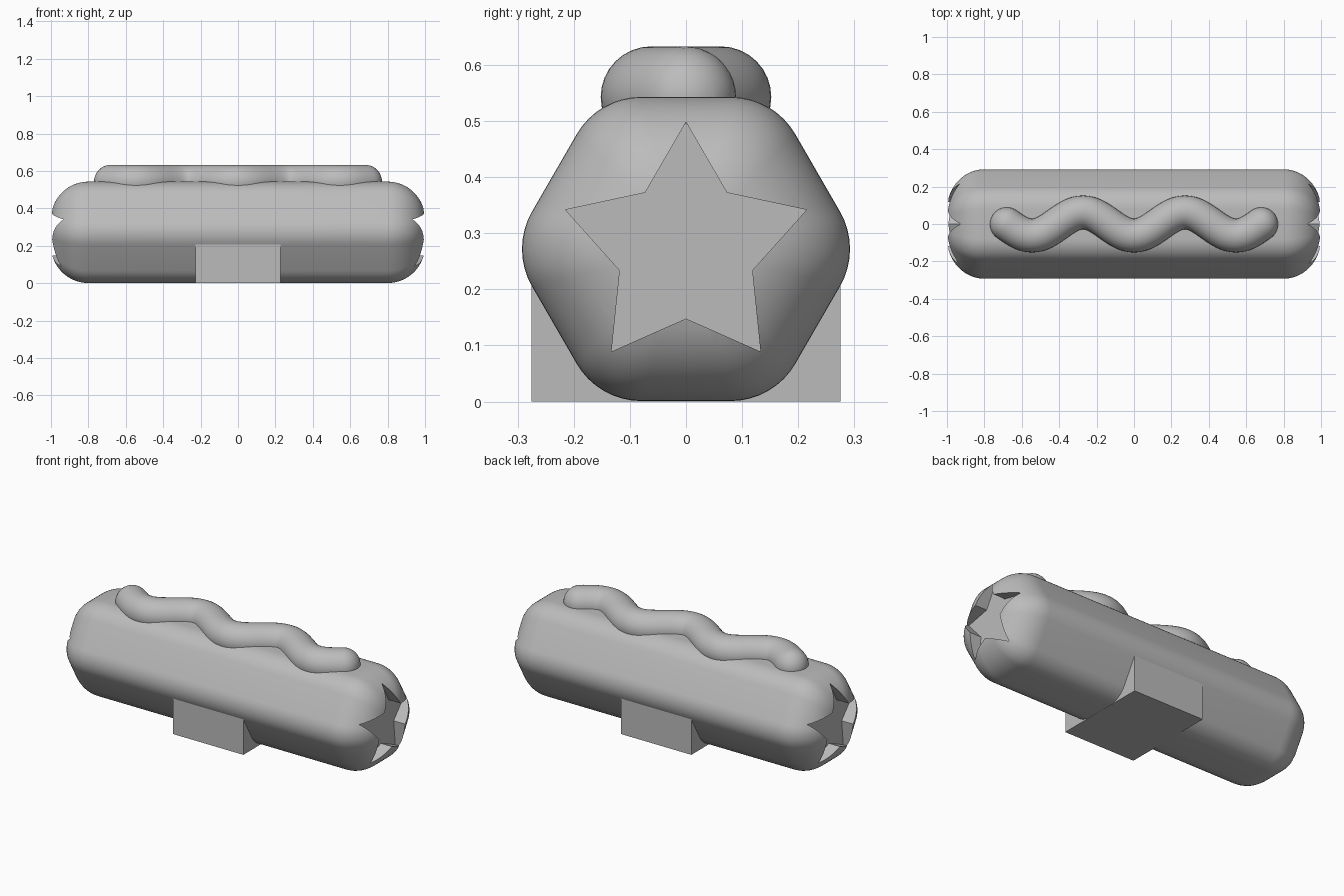
import bpy, bmesh, math
from mathutils import Vector

if "Cube" in bpy.data.objects:
    bpy.data.objects.remove(bpy.data.objects["Cube"])

MID = 0.272      # height of the body's axis
APOTHEM = 0.271  # axis to flat side of the hexagon
CORNER = 0.133   # rounding of the long edges
END = 0.2        # rounding of the two ends

grey = bpy.data.materials.new("plain_grey")
grey.use_nodes = True
grey.diffuse_color = (0.5, 0.5, 0.5, 1)
grey.node_tree.nodes["Principled BSDF"].inputs["Base Color"].default_value = (0.5, 0.5, 0.5, 1)


def loft(name, rings):
    """Skin a list of equal closed rings and cap both ends."""
    bm = bmesh.new()
    loops = [[bm.verts.new(p) for p in ring] for ring in rings]
    n = len(loops[0])
    for a, b in zip(loops, loops[1:]):
        for i in range(n):
            j = (i + 1) % n
            bm.faces.new((a[i], a[j], b[j], b[i]))
    bm.faces.new(loops[0])
    bm.faces.new(loops[-1])
    bmesh.ops.recalc_face_normals(bm, faces=bm.faces)
    mesh = bpy.data.meshes.new(name)
    bm.to_mesh(mesh)
    bm.free()
    mesh.materials.append(grey)
    obj = bpy.data.objects.new(name, mesh)
    bpy.context.collection.objects.link(obj)
    return obj


def activate(obj):
    bpy.ops.object.select_all(action='DESELECT')
    obj.select_set(True)
    bpy.context.view_layer.objects.active = obj


def smooth(obj):
    activate(obj)
    bpy.ops.object.shade_smooth_by_angle(angle=math.radians(30))


# Body: rounded hexagon section with rounded ends
section = []
core = (APOTHEM - CORNER) / math.cos(math.pi / 6)
for k in range(6):
    a = k * math.pi / 3
    for s in range(9):
        b = a + math.radians(-30 + 60 * s / 8)
        section.append((core * math.cos(a) + CORNER * math.cos(b),
                        core * math.sin(a) + CORNER * math.sin(b)))

stations = []
for s in range(17):
    t = math.pi / 2 * s / 16
    stations.append((1 - END + END * math.sin(t), 1 - END * (1 - math.cos(t)) / APOTHEM))
stations = [(-x, k) for x, k in reversed(stations)] + stations
body = loft("body", [[(x, y * k, MID + z * k) for y, z in section] for x, k in stations])

# Star-shaped recess in each end
for side in (-1, 1):
    star = []
    for i in range(10):
        r = 0.124 if i % 2 else 0.226
        a = i * math.pi / 5
        star.append((r * math.sin(a), MID + r * math.cos(a)))
    cutter = loft("star_cutter", [[(side * x, y, z) for y, z in star] for x in (0.92, 1.1)])
    cutter.hide_render = True
    cut = body.modifiers.new("star_recess", 'BOOLEAN')
    cut.operation = 'DIFFERENCE'
    cut.solver = 'EXACT'
    cut.object = cutter
    activate(body)
    bpy.ops.object.modifier_apply(modifier=cut.name)
    bpy.data.objects.remove(cutter)
smooth(body)

# Base block straddling the underside
loft("base_block", [[(x, -0.275, 0), (x, 0.275, 0), (x, 0.275, 0.24), (x, -0.275, 0.24)]
                    for x in (-0.227, 0.227)])

# Wavy topping: round tube along a cosine path with domed ends
RADIUS, REACH, PERIOD, SWING = 0.09, 0.68, 0.545, 0.062
w = 2 * math.pi / PERIOD


def frame(x):
    point = Vector((x, -SWING * math.cos(w * x), 0.543))
    tangent = Vector((1, SWING * w * math.sin(w * x), 0)).normalized()
    return point, tangent


def tube_ring(point, tangent, radius):
    across = Vector((-tangent.y, tangent.x, 0))
    angles = [2 * math.pi * i / 32 for i in range(32)]
    return [point + radius * (across * math.cos(a) + Vector((0, 0, math.sin(a)))) for a in angles]


def dome(x, direction):
    point, tangent = frame(x)
    rings = []
    for i in range(1, 9):
        t = math.radians(88) * i / 8
        rings.append(tube_ring(point + tangent * direction * RADIUS * math.sin(t),
                               tangent, RADIUS * math.cos(t)))
    return rings


middle = [tube_ring(*frame(-REACH + 2 * REACH * i / 90), RADIUS) for i in range(91)]
topping = loft("wavy_topping", dome(-REACH, -1)[::-1] + middle + dome(REACH, 1))
smooth(topping)
